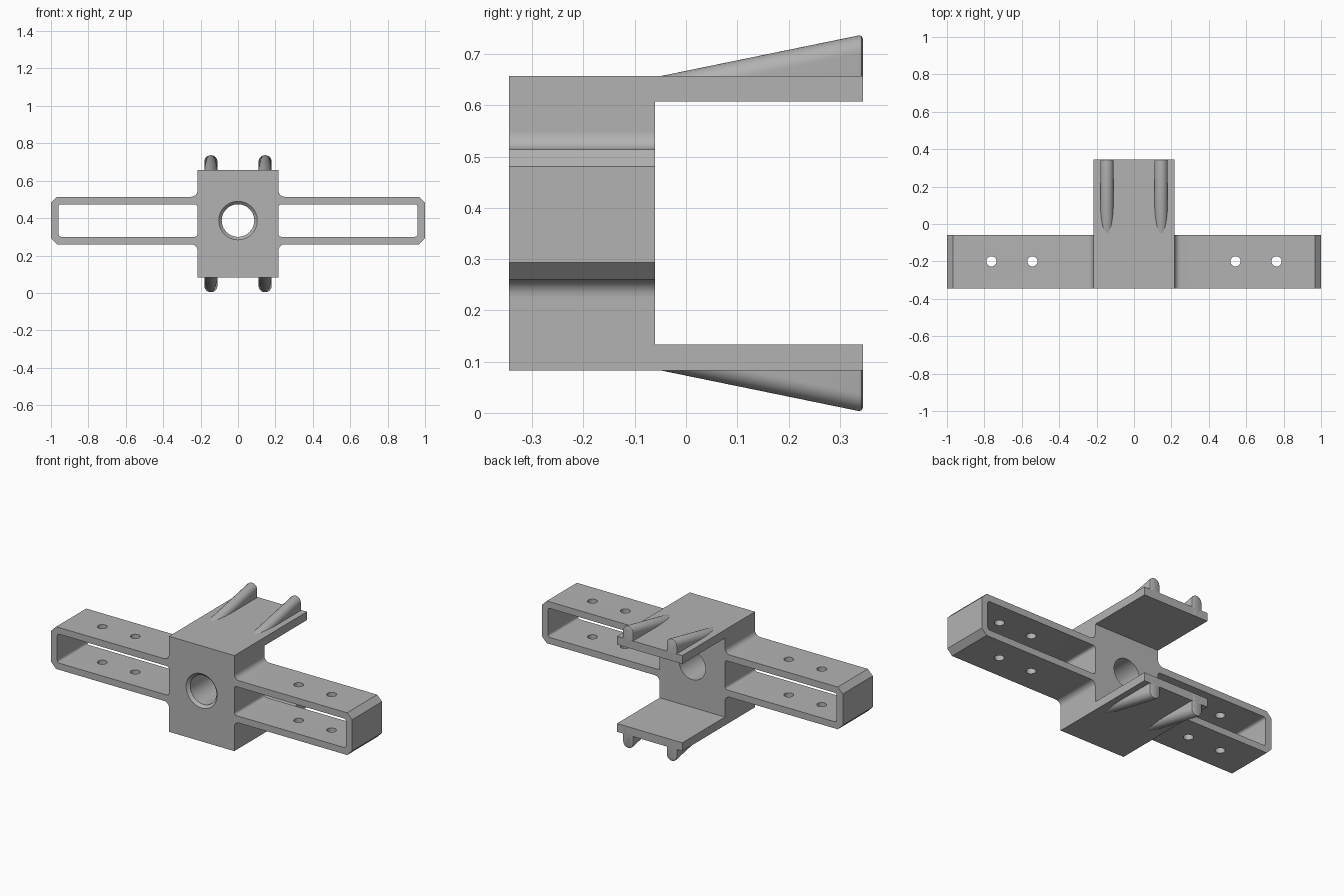
import bpy, bmesh, math
from mathutils import Vector

cube = bpy.data.objects.get("Cube")
if cube:
    bpy.data.objects.remove(cube, do_unlink=True)

grey = bpy.data.materials.new("plain grey")
grey.use_nodes = True
grey.diffuse_color = (0.45, 0.45, 0.45, 1)
grey.node_tree.nodes["Principled BSDF"].inputs["Base Color"].default_value = grey.diffuse_color

BODY_X, FRONT, BODY_BACK, PLATE_BACK = 0.217, -0.345, -0.06, 0.345
LOW, HIGH, PLATE = 0.083, 0.657, 0.05
MID = (LOW + HIGH) / 2      # centre height of body
ARM_Z = 0.387               # centre height of arms and bore


def loft(name, rings):
    """Skin a list of equal-length closed rings and cap both ends."""
    bm = bmesh.new()
    loops = [[bm.verts.new(p) for p in ring] for ring in rings]
    n = len(loops[0])
    for a, b in zip(loops, loops[1:]):
        for i in range(n):
            bm.faces.new((a[i], a[(i + 1) % n], b[(i + 1) % n], b[i]))
    bm.faces.new(loops[0])
    bm.faces.new(loops[-1])
    bmesh.ops.recalc_face_normals(bm, faces=bm.faces)
    mesh = bpy.data.meshes.new(name)
    bm.to_mesh(mesh)
    bm.free()
    mesh.materials.append(grey)
    obj = bpy.data.objects.new(name, mesh)
    bpy.context.collection.objects.link(obj)
    return obj


def arc(cx, cz, r, start, end, steps=8):
    angles = [math.radians(start + (end - start) * i / steps) for i in range(steps + 1)]
    return [(cx + r * math.cos(a), cz + r * math.sin(a)) for a in angles]


def circle(centre, r, axis, n=40):
    c = Vector(centre)
    pts = arc(0, 0, r, 0, 360, n)[:-1]
    if axis == "Y":
        return [c + Vector((u, 0, v)) for u, v in pts]
    return [c + Vector((u, v, 0)) for u, v in pts]


def cut(obj, cutter):
    cutter.hide_render = True
    cutter.hide_set(True)
    mod = obj.modifiers.new(cutter.name, "BOOLEAN")
    mod.operation, mod.solver, mod.object = "DIFFERENCE", "EXACT", cutter


def mirror(obj, centre, axes):
    mod = obj.modifiers.new("mirror", "MIRROR")
    mod.use_axis = axes
    mod.use_mirror_merge = False
    mod.mirror_object = centre


def finish(obj):
    """Bake the modifiers, then smooth only the rounded areas."""
    bpy.context.view_layer.update()
    dg = bpy.context.evaluated_depsgraph_get()
    mesh = bpy.data.meshes.new_from_object(obj.evaluated_get(dg))
    obj.modifiers.clear()
    obj.data = mesh
    bpy.ops.object.select_all(action="DESELECT")
    obj.select_set(True)
    bpy.context.view_layer.objects.active = obj
    bpy.ops.object.shade_smooth_by_angle(angle=math.radians(30))


# Centre block with its two rear plates: a C-shaped side profile
side = [(FRONT, LOW), (PLATE_BACK, LOW), (PLATE_BACK, LOW + PLATE), (BODY_BACK, LOW + PLATE),
        (BODY_BACK, HIGH - PLATE), (PLATE_BACK, HIGH - PLATE), (PLATE_BACK, HIGH), (FRONT, HIGH)]
body = loft("centre_block", [[(x, y, z) for y, z in side] for x in (-BODY_X, BODY_X)])

# Bore with a chamfered front mouth
bore = loft("bore_cutter", [circle((0, y, ARM_Z), r, "Y", 64) for y, r in
            ((FRONT - 0.01, 0.113), (FRONT + 0.016, 0.087), (BODY_BACK + 0.05, 0.087))])
cut(body, bore)
finish(body)

# Slotted arms: upper half of the outline, reflected about the arm centre line
half, wall, cham, fil, small = 0.127, 0.04, 0.033, 0.033, 0.015
inner = half - wall
upper = [(1, half - cham), (1 - cham, half)]
upper += arc(BODY_X + fil, half + fil, fil, 270, 180)
upper += arc(BODY_X + small, inner - small, small, 180, 90, 5)
upper += arc(0.96 - small, inner - small, small, 90, 0, 5)
outline = upper + [(x, -z) for x, z in reversed(upper)]
arms = loft("slotted_arms", [[(x, y, ARM_Z + z) for x, z in outline] for y in (FRONT, BODY_BACK)])

# Screw holes through both walls of each arm
for i, x in enumerate((0.543, 0.762)):
    hole = loft(f"screw_hole_cutter_{i + 1}", [circle((x, -0.2, z), 0.027, "Z") for z in (0.1, 0.7)])
    cut(arms, hole)
mirror(arms, None, (True, False, False))
finish(arms)

# Sloping round-topped ribs on the outside of both plates
R, RIB_X, TIP = 0.035, 0.145, 0.738
centre = bpy.data.objects.new("mirror_centre", None)
centre.location = (0, 0, MID)
centre.hide_render = True
bpy.context.collection.objects.link(centre)
slope = (TIP - HIGH) / (PLATE_BACK + 0.05)
rings = []
for y, inset in ((-0.05, 0), (PLATE_BACK - 0.008, 0), (PLATE_BACK - 0.003, 0.002), (PLATE_BACK, 0.008)):
    top = HIGH + slope * (y + 0.05)
    section = arc(RIB_X, top - R, R - inset, 0, 180, 20)
    base = HIGH - PLATE + 0.005
    section += [(RIB_X - R + inset, base), (RIB_X + R - inset, base)]
    rings.append([(x, y, z) for x, z in section])
ribs = loft("sloping_ribs", rings)
mirror(ribs, centre, (True, False, True))
finish(ribs)
